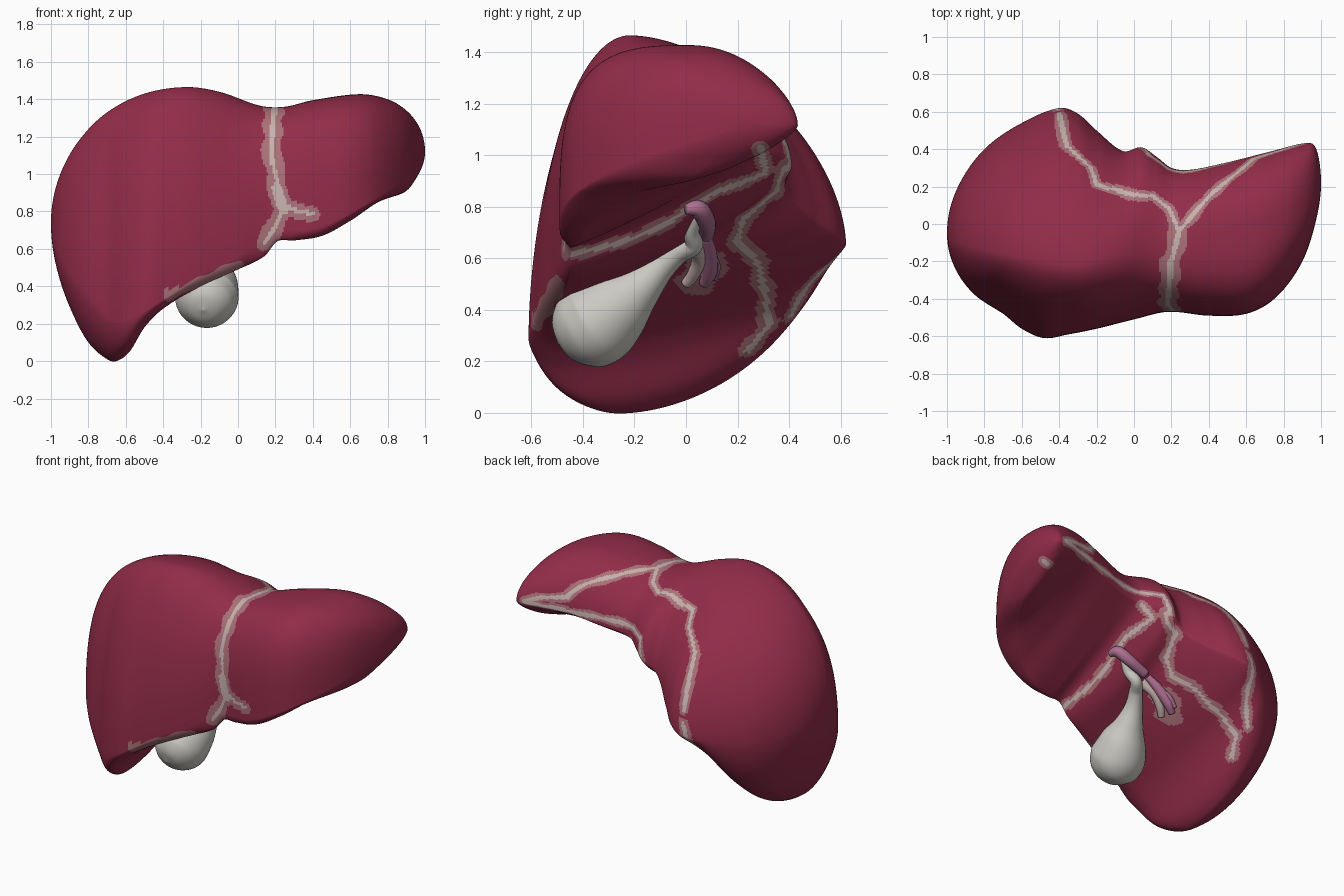
import bpy, bmesh, math
from mathutils import Vector, kdtree
from mathutils.bvhtree import BVHTree

if "Cube" in bpy.data.objects:
    bpy.data.objects.remove(bpy.data.objects["Cube"])


def material(name, rgb):
    m = bpy.data.materials.new(name)
    m.diffuse_color = (*rgb, 1)
    m.use_nodes = True
    m.node_tree.nodes["Principled BSDF"].inputs["Base Color"].default_value = m.diffuse_color
    return m


LIVER = material("liver red", (0.285, 0.025, 0.066))
BAND = material("ligament pink", (0.40, 0.165, 0.185))
CORE = material("ligament pale", (0.57, 0.44, 0.42))
BILE = material("gallbladder grey", (0.60, 0.59, 0.55))
VEIN = material("vein pink", (0.42, 0.16, 0.28))


def spline(keys, u):
    """Smooth curve through (position, value) pairs."""
    n = len(keys)
    i = 0
    while i < n - 2 and u > keys[i + 1][0]:
        i += 1

    def slope(k):
        a, b = keys[max(k - 1, 0)], keys[min(k + 1, n - 1)]
        return (b[1] - a[1]) / (b[0] - a[0])
    (x0, y0), (x1, y1) = keys[i], keys[i + 1]
    h = x1 - x0
    t = (u - x0) / h
    return (y0 * (1 + 2 * t) * (1 - t) ** 2 + slope(i) * h * t * (1 - t) ** 2
            + y1 * t * t * (3 - 2 * t) + slope(i + 1) * h * t * t * (t - 1))


def along(pairs):
    # spacing by angle gives round ends at x = -1 and x = 1
    keys = [(math.acos(-x), v) for x, v in pairs]
    return lambda u: spline(keys, u)


def mesh_object(name, rings, mats):
    bm = bmesh.new()
    vs = [[bm.verts.new(p) for p in r] for r in rings]
    for a, b in zip(vs, vs[1:]):
        for j in range(len(a)):
            k = (j + 1) % len(a)
            bm.faces.new((a[j], a[k], b[k], b[j]))
    bm.faces.new(vs[0])
    bm.faces.new(vs[-1])
    bmesh.ops.recalc_face_normals(bm, faces=bm.faces)
    for f in bm.faces:
        f.smooth = True
    me = bpy.data.meshes.new(name)
    bm.to_mesh(me)
    bm.free()
    for m in mats:
        me.materials.append(m)
    ob = bpy.data.objects.new(name, me)
    bpy.context.collection.objects.link(ob)
    return ob


# Liver outline curves along x: silhouettes, then where each extreme sits
z_top = along([(-1, .74), (-.95, 1.0), (-.85, 1.18), (-.7, 1.33), (-.5, 1.43), (-.28, 1.465), (-.1, 1.44),
               (.12, 1.365), (.25, 1.36), (.4, 1.395), (.65, 1.427), (.8, 1.40), (.9, 1.34), (.97, 1.25), (1, 1.12)])
z_low = along([(-1, .74), (-.97, .5), (-.9, .29), (-.8, .1), (-.7, .01), (-.65, 0), (-.58, .05), (-.5, .18),
               (-.4, .28), (-.2, .40), (0, .49), (.14, .56), (.21, .64), (.3, .645), (.45, .67), (.6, .75),
               (.75, .85), (.9, .91), (.96, .99), (1, 1.12)])
y_front = along([(-1, -.05), (-.95, -.25), (-.85, -.38), (-.7, -.48), (-.6, -.56), (-.48, -.61), (-.35, -.59),
                 (-.2, -.56), (0, -.51), (.18, -.47), (.4, -.49), (.6, -.48), (.75, -.40), (.9, -.2), (.98, .05), (1, .22)])
y_back = along([(-1, -.05), (-.95, .18), (-.8, .40), (-.6, .54), (-.4, .62), (-.3, .59), (-.2, .50), (-.06, .39),
                (.04, .41), (.12, .36), (.2, .30), (.3, .29), (.5, .33), (.7, .38), (.9, .43), (.97, .41), (1, .22)])
z_front = along([(-1, .74), (-.8, .36), (-.65, .22), (-.48, .28), (-.2, .46), (0, .56), (.2, .69), (.4, .71),
                 (.65, .82), (.9, .98), (1, 1.12)])
z_back = along([(-1, .74), (-.8, .62), (-.4, .65), (-.2, .75), (0, .93), (.12, 1.0), (.4, 1.05), (.65, 1.1), (1, 1.12)])
y_top = along([(-1, -.05), (-.6, -.18), (-.3, -.22), (0, -.14), (.3, -.08), (.6, 0), (.9, .1), (1, .22)])
y_low = along([(-1, -.05), (-.8, -.17), (-.65, -.27), (-.45, -.47), (-.2, -.5), (0, -.46), (.3, -.44), (.45, -.42),
               (.6, -.36), (.75, -.2), (.9, .02), (1, .22)])
p_front = along([(-1, 1), (-.5, 1.08), (-.25, 1.0), (0, .9), (.25, .7), (.6, .62), (.85, .75), (1, 1)])
p_back = along([(-1, 1), (-.4, 1.15), (0, 1.1), (.6, 1.0), (1, 1)])
p_under = along([(-1, 1), (-.6, 1.15), (-.4, 1.45), (-.1, 1.7), (.08, 1.55), (.25, 1.8), (.6, 1.85), (1, 1.1)])
p_lip = along([(-1, 1), (.3, 1), (.6, .8), (1, 1)])


def section(u, n=66):
    x = -math.cos(u)
    F, T = (y_front(u), z_front(u)), (y_top(u), z_top(u))
    B, L = (y_back(u), z_back(u)), (y_low(u), z_low(u))
    pts = []
    # four rounded quarters: front to top, top to back, back to low, low to front
    for a, b, p, flip in ((F, T, p_front(u), 0), (T, B, p_back(u), 1), (B, L, p_under(u), 0), (L, F, p_lip(u), 1)):
        for i in range(n):
            t = i / n  # even out the point spacing
            t = .5 * (2 * t) ** (1 / p) if t < .5 else 1 - .5 * (2 - 2 * t) ** (1 / p)
            c, s = math.cos(math.pi / 2 * t) ** p, math.sin(math.pi / 2 * t) ** p
            if flip:
                pts.append((x, a[0] + (b[0] - a[0]) * s, b[1] + (a[1] - b[1]) * c))
            else:
                pts.append((x, b[0] + (a[0] - b[0]) * c, a[1] + (b[1] - a[1]) * s))
    return pts


N = 370
liver = mesh_object("liver", [section(.006 + (math.pi - .012) * i / N) for i in range(N + 1)], [LIVER, BAND, CORE])
tree = BVHTree.FromPolygons([v.co for v in liver.data.vertices], [tuple(p.vertices) for p in liver.data.polygons])


def project(view, a, b):
    """Drop a point drawn in one view onto the liver."""
    start, ray = {"front": ((a, -3, b), (0, 1, 0)), "back": ((a, 3, b), (0, -1, 0)),
                  "top": ((a, b, 3), (0, 0, -1)), "right": ((3, a, b), (-1, 0, 0))}[view]
    hit = tree.ray_cast(Vector(start), Vector(ray))[0]
    return hit or tree.find_nearest(Vector((a, b, .8) if view == "top" else (-.1, a, b) if view == "right" else (a, 0, b)))[0]


# Ligament bands painted on the liver: view, half width, pale core half width, path
bands = [
    ("front", .05, .011, [(.19, 1.35), (.18, 1.1), (.22, .9), (.24, .82), (.2, .72), (.14, .63)]),
    ("front", .05, .026, [(.21, .93), (.24, .80)]),
    ("front", .04, .010, [(.24, .84), (.32, .80), (.40, .79)]),
    ("front", .035, 0, [(-.36, .35), (-.2, .42), (0, .51)]),
    ("top", .05, .014, [(.18, -.44), (.2, -.2), (.24, -.04)]),
    ("top", .035, .013, [(.24, -.04), (.4, .15), (.63, .34)]),
    ("top", .035, .013, [(.24, -.04), (.19, .08), (.1, .15), (-.02, .16), (-.2, .21), (-.23, .3), (-.36, .42), (-.4, .59)]),
    ("back", .03, .013, [(.63, 1.2), (.8, 1.17), (.9, 1.13), (.75, 1.12), (.4, 1.1), (.2, 1.09), (.08, 1.08), (.05, .95)]),
    ("back", .035, .013, [(-.4, .74), (-.46, .55), (-.56, .38)]),
    ("right", .04, .013, [(.38, .95), (.35, .86), (.22, .75), (.2, .67), (.28, .58), (.31, .45), (.32, .34), (.24, .24)]),
    ("right", .033, .013, [(.29, 1.03), (.31, .93), (.1, .85), (-.1, .72), (-.25, .66), (-.43, .62)]),
    ("right", .09, 0, [(.05, .52), (.08, .58)]),
]
faces = liver.data.polygons
centres = [f.center.copy() for f in faces]
for view, wide, core, path in bands:
    dots = []
    for p, q in zip(path, path[1:]):
        p, q = Vector(p), Vector(q)
        steps = max(2, int((q - p).length / .008))
        for i in range(steps + 1):
            d = project(view, *p.lerp(q, i / steps))
            if dots and .01 < (d - dots[-1]).length < .16:
                e = dots[-1].copy()
                dots += [e.lerp(d, k / 8) for k in range(1, 8)]
            dots.append(d)
    kd = kdtree.KDTree(len(dots))
    for i, d in enumerate(dots):
        kd.insert(d, i)
    kd.balance()
    for f, c in zip(faces, centres):
        dist = kd.find(c)[2]
        if dist > .12:
            continue
        ripple = 1 + .18 * math.sin(23 * c.x + 31 * c.y + 27 * c.z)
        if dist < core * ripple:
            f.material_index = 2
        elif dist < wide * ripple and f.material_index == 0:
            f.material_index = 1


def tube(name, pts, mat, sides=28, sub=8):
    """Round tube through (x, y, z, radius) points."""
    keys = [[(i, p[k]) for i, p in enumerate(pts)] for k in range(4)]
    total = (len(pts) - 1) * sub
    at = [[spline(k, i / sub) for k in keys] for i in range(total + 1)]
    rings = []
    for i, (x, y, z, r) in enumerate(at):
        d = Vector(at[min(i + 1, total)][:3]) - Vector(at[max(i - 1, 0)][:3])
        s = d.cross(Vector((1, 0, 0))).normalized()
        t = d.cross(s).normalized()
        rings.append([Vector((x, y, z)) + max(r, .001) * (s * math.cos(a) + t * math.sin(a))
                      for a in (2 * math.pi * j / sides for j in range(sides))])
    return mesh_object(name, rings, [mat])


# Gallbladder: round fundus narrowing to the neck and duct
c, axis, R = Vector((-.165, -.35, .35)), Vector((.12, .86, .45)).normalized(), .17
fundus = [(*(c - axis * R * math.cos(math.radians(a))), R * math.sin(math.radians(a))) for a in (0, 30, 60, 90)]
tube("gallbladder", fundus + [(-.135, -.26, .42, .14), (-.11, -.18, .485, .09), (-.08, -.10, .56, .055),
                              (-.04, -.03, .62, .042), (.01, .03, .65, .036), (.06, .02, .70, .03),
                              (.10, .03, .76, .028), (.13, .0, .80, .015)], BILE, 40)


# Vessels of the liver gate, following the underside
def vessel(name, path, mat, lift=.02):
    pts = []
    for y, z, r in path:
        p = project("right", y, z)
        pts.append((p.x + lift, p.y, p.z, r))
    tube(name, pts, mat, 16)


vessel("portal_vein", [(.0, .79, .02), (.05, .79, .035), (.08, .74, .035), (.08, .69, .03)], VEIN)
vessel("portal_branch", [(.08, .68, .02), (.09, .62, .03), (.09, .55, .032), (.07, .50, .02)], VEIN)
vessel("bile_duct", [(.03, .66, .03), (.05, .60, .028), (.03, .54, .025), (.0, .50, .02)], CORE)
vessel("hepatic_artery", [(.10, .62, .012), (.12, .57, .014), (.11, .52, .012)], VEIN)
